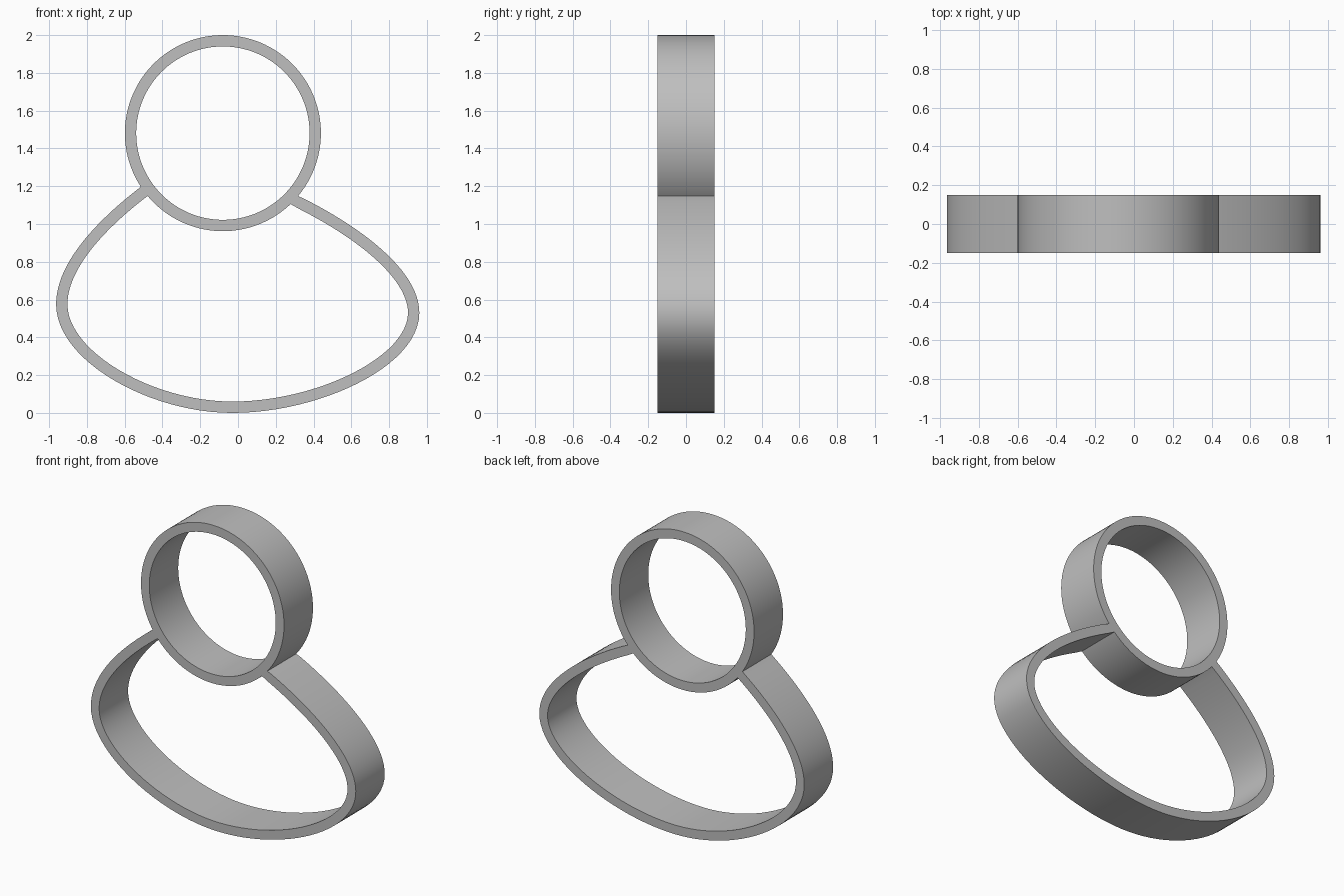
import bpy
import bmesh
import math
from mathutils import Vector
from mathutils.geometry import interpolate_bezier

cube = bpy.data.objects.get("Cube")
if cube:
    bpy.data.objects.remove(cube, do_unlink=True)

DEPTH = 0.3
WALL = 0.06
RING_CENTRE = Vector((-0.08, 1.481))
RING_RADIUS = 0.519

grey = bpy.data.materials.new("plain grey")
grey.use_nodes = True
colour = (0.52, 0.52, 0.52, 1)
grey.diffuse_color = colour
grey.node_tree.nodes["Principled BSDF"].inputs["Base Color"].default_value = colour


def make_strip(name, outer, inner, closed):
    """Fill between two outlines in the xz plane and extrude along y."""
    bm = bmesh.new()
    rows = [[bm.verts.new((p.x, -DEPTH / 2, p.y)) for p in pair]
            for pair in zip(outer, inner)]
    following = rows[1:] + rows[:1] if closed else rows[1:]
    for a, b in zip(rows, following):
        bm.faces.new((a[0], b[0], b[1], a[1]))
    result = bmesh.ops.extrude_face_region(bm, geom=bm.faces[:])
    moved = [v for v in result["geom"] if isinstance(v, bmesh.types.BMVert)]
    bmesh.ops.translate(bm, verts=moved, vec=(0, DEPTH, 0))
    bmesh.ops.recalc_face_normals(bm, faces=bm.faces[:])
    mesh = bpy.data.meshes.new(name)
    bm.to_mesh(mesh)
    bm.free()
    mesh.materials.append(grey)
    obj = bpy.data.objects.new(name, mesh)
    bpy.context.collection.objects.link(obj)
    bpy.ops.object.select_all(action="DESELECT")
    obj.select_set(True)
    bpy.context.view_layer.objects.active = obj
    bpy.ops.object.shade_smooth_by_angle(angle=math.radians(30))


def circle(radius, count=128):
    angles = [math.tau * i / count for i in range(count)]
    return [RING_CENTRE + radius * Vector((math.cos(a), math.sin(a))) for a in angles]


# Upper round ring
make_strip("head_ring", circle(RING_RADIUS), circle(RING_RADIUS - WALL), True)

# Lower band centreline: knot, handle, handle, knot for each span
spans = [
    ((-0.48, 1.185), (-0.70, 1.02), (-0.933, 0.79), (-0.933, 0.575)),
    ((-0.933, 0.575), (-0.933, 0.30), (-0.46, 0.03), (-0.03, 0.03)),
    ((-0.03, 0.03), (0.42, 0.03), (0.93, 0.27), (0.93, 0.53)),
    ((0.93, 0.53), (0.93, 0.74), (0.62, 0.97), (0.296, 1.127)),
]
path = []
for span in spans:
    points = interpolate_bezier(*[Vector(p) for p in span], 25)
    path += [Vector(p[:2]) for p in (points[1:] if path else points)]

# Offset the centreline to both sides of the wall
outer, inner = [], []
for i, p in enumerate(path):
    tangent = path[min(i + 1, len(path) - 1)] - path[max(i - 1, 0)]
    normal = Vector((tangent.y, -tangent.x)).normalized() * WALL / 2
    outer.append(p + normal)
    inner.append(p - normal)

# Seat both ends against the ring
for side in (outer, inner):
    for end in (0, -1):
        radial = (side[end] - RING_CENTRE).normalized()
        side[end] = RING_CENTRE + radial * (RING_RADIUS - 0.002)

make_strip("body_band", outer, inner, False)
